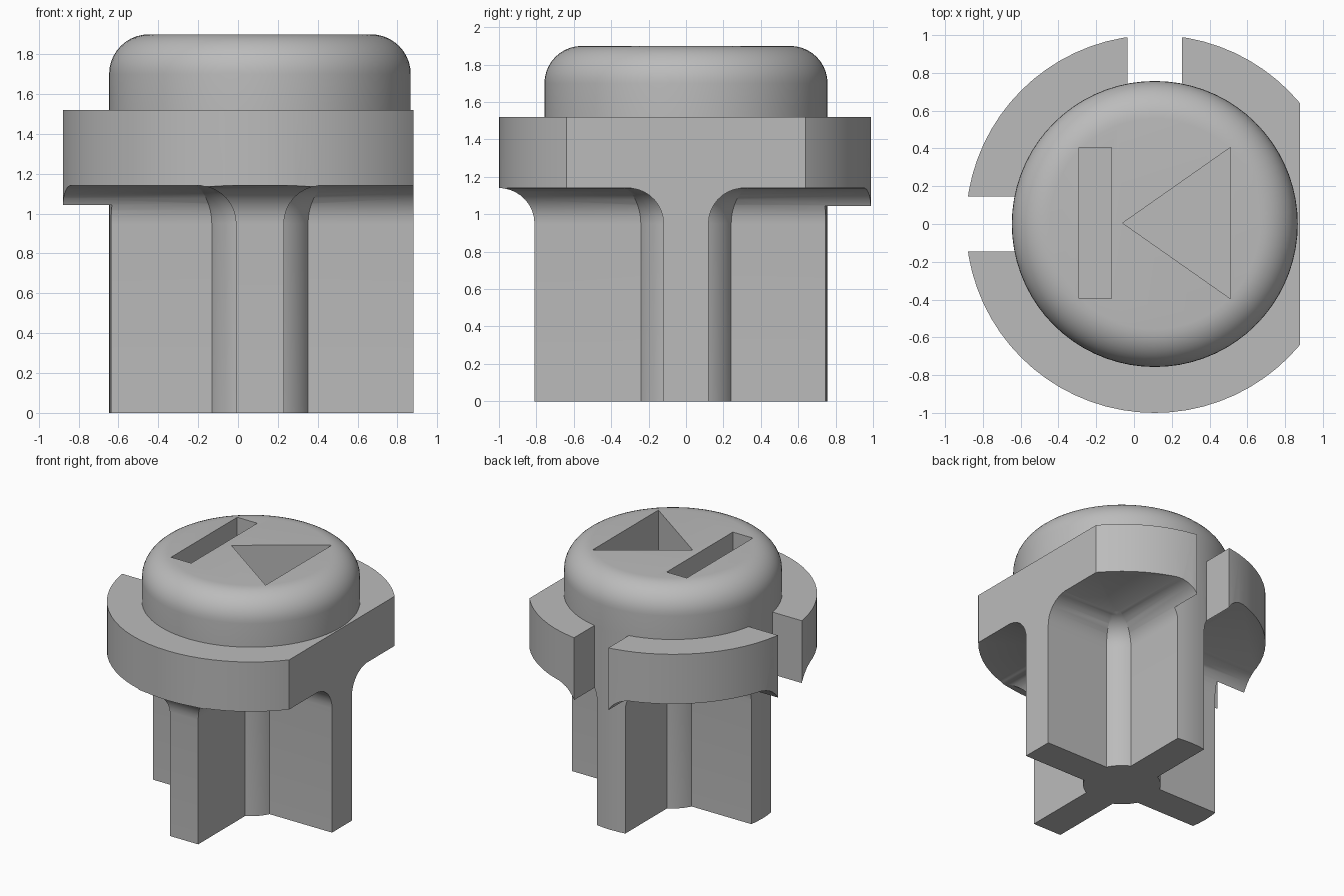
import bpy, bmesh, math

if "Cube" in bpy.data.objects:
    bpy.data.objects.remove(bpy.data.objects["Cube"], do_unlink=True)

CX = 0.11                 # axis of the round parts
FLAT = 0.88               # flat side of the flange
CAP_R, CORE_R, ARM, SLOT = 0.757, 0.27, 0.12, 0.145
FLANGE_Z, CAP_Z, TOP_Z = 1.14, 1.52, 1.9
FILLET = 0.19
SEG = 72

grey = bpy.data.materials.new("light_grey")
grey.use_nodes = True
colour = (0.5, 0.5, 0.5, 1)
grey.diffuse_color = colour
grey.node_tree.nodes["Principled BSDF"].inputs["Base Color"].default_value = colour


def loft(name, rings):
    """Solid through a stack of rings with equal point counts."""
    bm = bmesh.new()
    loops = [[bm.verts.new(p) for p in ring] for ring in rings]
    n = len(loops[0])
    for low, high in zip(loops, loops[1:]):
        for i in range(n):
            j = (i + 1) % n
            bm.faces.new((low[i], low[j], high[j], high[i]))
    bm.faces.new(loops[0][::-1])
    bm.faces.new(loops[-1])
    bmesh.ops.recalc_face_normals(bm, faces=bm.faces)
    mesh = bpy.data.meshes.new(name)
    bm.to_mesh(mesh)
    bm.free()
    mesh.materials.append(grey)
    obj = bpy.data.objects.new(name, mesh)
    bpy.context.collection.objects.link(obj)
    return obj


def circle(r, z):
    return [(CX + r * math.cos(math.tau * i / SEG), r * math.sin(math.tau * i / SEG), z)
            for i in range(SEG)]


def rect(x0, x1, y0, y1, z):
    return [(x0, y0, z), (x1, y0, z), (x1, y1, z), (x0, y1, z)]


def prism(name, points, z0, z1):
    return loft(name, [[(x, y, z) for x, y in points] for z in (z0, z1)])


def box(name, x0, x1, y0, y1, z0, z1):
    return loft(name, [rect(x0, x1, y0, y1, z) for z in (z0, z1)])


def boolean(obj, tool, operation):
    tool.hide_render = True
    mod = obj.modifiers.new("cut", "BOOLEAN")
    mod.operation, mod.solver, mod.object = operation, "EXACT", tool
    bpy.context.view_layer.objects.active = obj
    bpy.ops.object.modifier_apply(modifier=mod.name)
    bpy.data.objects.remove(tool, do_unlink=True)


def smooth(obj):
    bpy.ops.object.select_all(action="DESELECT")
    obj.select_set(True)
    bpy.context.view_layer.objects.active = obj
    bpy.ops.object.shade_smooth_by_angle(angle=math.radians(30))


# Outward growth of the stem parts as they blend into the flange
flare = [(0, -0.1)]
for k in range(9):
    a = math.radians(84) * k / 8
    flare.append((FILLET * (1 - math.cos(a)), FLANGE_Z - FILLET * (1 - math.sin(a))))
flare.append((FILLET, FLANGE_Z + 0.01))
flare.append((FILLET, FLANGE_Z + 0.1))

# Cross-shaped stem with a round core, joined to the flange
body = loft("stem_and_flange", [circle(CORE_R + d, z) for d, z in flare])
boolean(body, loft("side_arms", [rect(-1.2 - d, 1.2 + d, -ARM - d, ARM + d, z)
                                 for d, z in flare]), "UNION")
boolean(body, loft("front_back_arms", [rect(CX - ARM - d, CX + ARM + d, -0.81 - d, 1.2 + d, z)
                                       for d, z in flare]), "UNION")
boolean(body, box("flange_plate", -1.6, 1.6, -1.6, 1.6, FLANGE_Z, CAP_Z + 0.1), "UNION")

# Round flange outline with one flat side
outline = loft("outline", [circle(1, 0), circle(1, CAP_Z)])
boolean(outline, box("flat_cut", FLAT, 2, -2, 2, -1, 3), "DIFFERENCE")
boolean(body, outline, "INTERSECT")

# Slots at the back and the right, stopping at the cap radius
slots = [box("back_slot", CX - SLOT, CX + SLOT, 0.3, 1.5, -0.5, 2),
         box("right_slot", -1.5, CX - 0.3, -SLOT, SLOT, -0.5, 2)]
for slot in slots:
    boolean(slot, loft("slot_end", [circle(CAP_R, -1), circle(CAP_R, 3)]), "DIFFERENCE")
    boolean(body, slot, "DIFFERENCE")
smooth(body)

# Cap with a rounded rim
rim = 0.2
rings = [circle(CAP_R, CAP_Z)]
for k in range(11):
    a = math.pi / 2 * k / 10
    rings.append(circle(CAP_R - rim * (1 - math.cos(a)), TOP_Z - rim * (1 - math.sin(a))))
cap = loft("button_cap", rings)

# Bar and triangle recesses in the cap
floor = CAP_Z + 0.01
boolean(cap, box("bar_recess", -0.29, -0.12, -0.395, 0.405, floor, 2), "DIFFERENCE")
boolean(cap, prism("triangle_recess", [(-0.06, 0.005), (0.51, -0.395), (0.51, 0.405)],
                   floor, 2), "DIFFERENCE")
smooth(cap)
